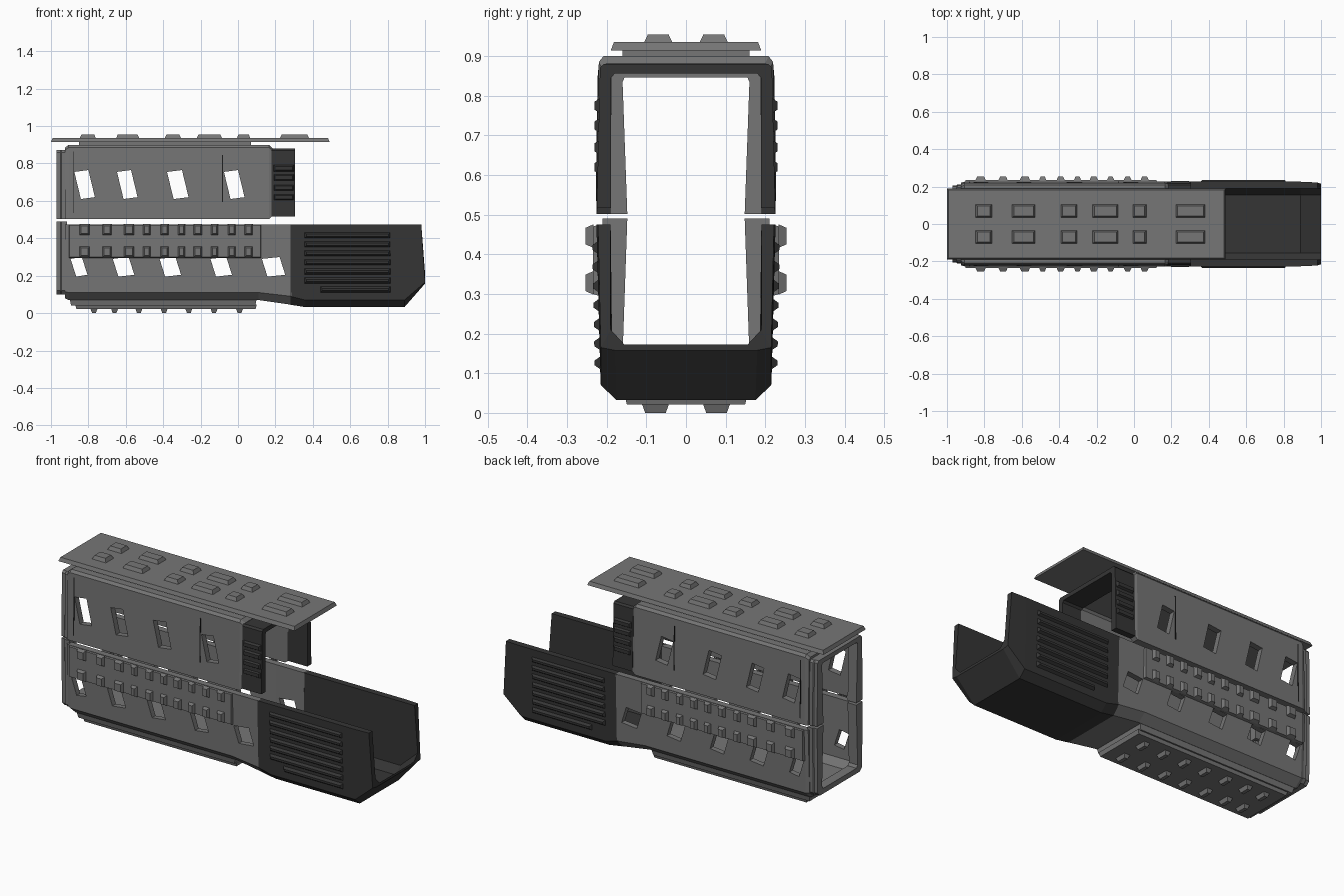
import bpy, bmesh
from mathutils import Vector

if "Cube" in bpy.data.objects:
    bpy.data.objects.remove(bpy.data.objects["Cube"])


def material(name, c):
    m = bpy.data.materials.new(name)
    m.diffuse_color = (c, c, c, 1)
    m.use_nodes = True
    m.node_tree.nodes["Principled BSDF"].inputs["Base Color"].default_value = m.diffuse_color
    return m


GREY = material("mid grey", 0.18)
DARK = material("charcoal", 0.036)
SEAM = material("seam black", 0.012)


def finish(name, bm, mat):
    bmesh.ops.recalc_face_normals(bm, faces=bm.faces)
    me = bpy.data.meshes.new(name)
    bm.to_mesh(me)
    bm.free()
    me.materials.append(mat)
    ob = bpy.data.objects.new(name, me)
    bpy.context.collection.objects.link(ob)
    return ob


def shell(name, sections, mat):
    """Loft a mirrored U channel. Section = (x, outer half, inner half, x shift of the rim)."""
    bm = bmesh.new()
    rings = []
    for x, outer, inner, shift in sections:
        loops = []
        for half in (outer, inner):
            pts = [(x + (shift if i == 0 else 0), y, z) for i, (y, z) in enumerate(half)]
            pts += [(px, -y, z) for px, y, z in reversed(pts)]
            loops.append([bm.verts.new(p) for p in pts])
        rings.append(loops)
    n = len(rings[0][0])
    for a, b in zip(rings, rings[1:]):
        for k in (0, 1):
            for i in range(n - 1):
                bm.faces.new((a[k][i], a[k][i + 1], b[k][i + 1], b[k][i]))
        for i in (0, n - 1):
            bm.faces.new((a[0][i], a[1][i], b[1][i], b[0][i]))
    for o, inn in (rings[0], rings[-1]):
        for i in range(n - 1):
            bm.faces.new((o[i], o[i + 1], inn[i + 1], inn[i]))
    return finish(name, bm, mat)


def frustum(bm, base, u, v, w, inset):
    """Block on a base centre: full sizes u and v, height w, top edges drawn in."""
    u, v, w, base = Vector(u), Vector(v), Vector(w), Vector(base)
    rings = []
    for h, s in ((0, 0), (1, inset)):
        hu, hv = u / 2 - u.normalized() * s, v / 2 - v.normalized() * s
        rings.append([bm.verts.new(base + w * h + hu * a + hv * b)
                      for a, b in ((-1, -1), (1, -1), (1, 1), (-1, 1))])
    lo, hi = rings
    bm.faces.new(lo)
    bm.faces.new(hi)
    for i in range(4):
        j = (i + 1) % 4
        bm.faces.new((lo[i], lo[j], hi[j], hi[i]))


def blocks(name, items, mat):
    bm = bmesh.new()
    for it in items:
        frustum(bm, *it)
    return finish(name, bm, mat)


def side(x, y, z, lx, lz, h, inset, lean=0.0):
    """The same raised block on both side walls."""
    return [((x, s * y, z), (lx, 0, 0), (0, s * lean * lz, lz), (0, s * h, 0), inset) for s in (-1, 1)]


def cut_windows(ob, windows, z0, z1, slant):
    """Slanted openings through both walls."""
    bm = bmesh.new()
    for x, w in windows:
        c = [(x - w / 2 + slant / 2, z0), (x + w / 2 + slant / 2, z0 + .01),
             (x + w / 2 - slant / 2, z1), (x - w / 2 - slant / 2, z1 - .01)]
        a = [bm.verts.new((p, -.4, q)) for p, q in c]
        b = [bm.verts.new((p, .4, q)) for p, q in c]
        bm.faces.new(a)
        bm.faces.new(b)
        for i in range(4):
            j = (i + 1) % 4
            bm.faces.new((a[i], a[j], b[j], b[i]))
    cutter = finish(ob.name + "_cutter", bm, GREY)
    cutter.hide_render = True
    mod = ob.modifiers.new("windows", 'BOOLEAN')
    mod.operation, mod.solver, mod.object = 'DIFFERENCE', 'EXACT', cutter
    bpy.context.view_layer.update()
    dg = bpy.context.evaluated_depsgraph_get()
    me = bpy.data.meshes.new_from_object(ob.evaluated_get(dg))
    ob.modifiers.clear()
    ob.data = me
    bpy.data.objects.remove(cutter)


# Upper cover: inverted channel with windows
up_in = [(.19, .502), (.188, .85), (.178, .862)]
up_out = [(.226, .502), (.22, .885), (.208, .9)]
upper = shell("upper_cover", [
    (-.925, [(.221, .502), (.212, .872), (.2, .885)], up_in, 0),
    (-.905, up_out, up_in, 0),
    (.165, up_out, up_in, 0),
    (.185, [(.222, .52), (.213, .872), (.2, .882)],
     [(.19, .52), (.188, .85), (.178, .862)], 0)], GREY)
cut_windows(upper, [(-.82, .075), (-.592, .075), (-.322, .08), (-.02, .075)], .61, .765, .035)

# Upper front collar with side ribs
col_out = [(.225, .517), (.217, .87), (.208, .88)]
col_in = [(.189, .517), (.189, .845), (.18, .856)]
shell("upper_collar", [(.18, col_out, col_in, 0), (.305, col_out, col_in, 0)], DARK)
blocks("upper_collar_ribs", [b for z in (.775, .725, .67, .62)
                             for b in side(.245, .218, z, .11, .036, .013, .008)], DARK)

# Lower cover: channel with windows, sloping at the front
lo_in = [(.19, .475), (.186, .14), (.155, .1)]
lo_out = [(.226, .475), (.215, .11), (.17, .07)]
lower = shell("lower_cover", [
    (-.925, [(.221, .475), (.208, .115), (.165, .08)], lo_in, 0),
    (-.905, lo_out, lo_in, 0),
    (.11, lo_out, lo_in, 0),
    (.285, [(.226, .475), (.216, .09), (.175, .045)],
     [(.19, .475), (.188, .12), (.155, .08)], 0)], GREY)
cut_windows(lower, [(-.85, .06), (-.612, .085), (-.362, .085), (-.09, .085), (.19, .095)],
            .195, .3, .03)

# Front grip tray with an upswept lip
fr_in = [(.19, .475), (.19, .11), (.155, .068)]
fr_out = [(.226, .475), (.215, .07), (.175, .032)]
shell("front_tray", [
    (.28, [(.226, .475), (.216, .09), (.175, .045)], [(.19, .475), (.188, .12), (.155, .08)], 0),
    (.36, fr_out, fr_in, 0),
    (.89, fr_out, fr_in, 0),
    (1.0, [(.222, .475), (.215, .165), (.18, .158)],
     [(.19, .475), (.19, .21), (.155, .172)], -.02)], DARK)
ribs = []
for i in range(7):
    z = .417 - i * .0485
    x0 = .44 if i == 6 else .355
    ribs += side((x0 + .815) / 2, .216 + (z - .1) * .02, z, .815 - x0, .032, .014, .01, .02)
blocks("front_tray_ribs", ribs, DARK)

# Stepped rear frames
for nm, o, i in (("upper_rear_frame", [(.205, .502), (.2, .86), (.19, .872)],
                  [(.148, .502), (.16, .835), (.155, .846)]),
                 ("lower_rear_frame", [(.205, .49), (.2, .12), (.18, .1)],
                  [(.148, .49), (.16, .145), (.15, .13)])):
    step = [(y + .006, z) for y, z in o]
    shell(nm, [(-.97, o, i, 0), (-.95, o, i, 0), (-.945, step, i, 0), (-.915, step, i, 0)], GREY)

# Top rail, its riser and its raised pads
X, Y = (1, 0, 0), (0, 1, 0)
blocks("top_rail_riser", [((-.39, 0, .895), (.92, 0, 0), (0, .32, 0), (0, 0, .022), .0)], GREY)
blocks("top_rail", [((-.255, 0, .914), (1.49, 0, 0), (0, .38, 0), (0, 0, .021), .008)], GREY)
pads = [(-.803, .088), (-.59, .125), (-.348, .088), (-.153, .137), (.03, .074), (.302, .157)]
blocks("top_rail_pads", [((x, s * .07, .934), (l, 0, 0), (0, .072, 0), (0, 0, .021), .01)
                         for x, l in pads for s in (-1, 1)], GREY)

# Bottom rail and its pads
blocks("bottom_rail", [((-.4, 0, .075), (1.0, 0, 0), (0, .34, 0), (0, 0, -.035), .008),
                       ((-.385, 0, .045), (.97, 0, 0), (0, .31, 0), (0, 0, -.024), .006)], GREY)
blocks("bottom_rail_pads", [((x, s * .077, .022), (.036, 0, 0), (0, .068, 0), (0, 0, -.022), .008)
                            for x in (-.77, -.66, -.53, -.395, -.263, -.128, .008)
                            for s in (-1, 1)], GREY)

# Side rails with two rows of pads
blocks("side_rails", side(-.39, .218, .385, 1.03, .18, .017, .005), GREY)
side_pads = [(-.82, .056), (-.7, .05), (-.583, .056), (-.488, .04), (-.392, .045), (-.302, .04),
             (-.215, .046), (-.125, .04), (-.034, .042), (.057, .045)]
blocks("side_rail_pads", [b for x, l in side_pads for z in (.446, .328)
                          for b in side(x, .233, z, l, .06, .02, .009)], GREY)

# Thin seam lines on the upper cover
blocks("upper_seams", side(-.878, .219, .7, .005, .33, .006, 0, -.0157)
       + side(-.082, .219, .72, .005, .25, .006, 0, -.0157), SEAM)
